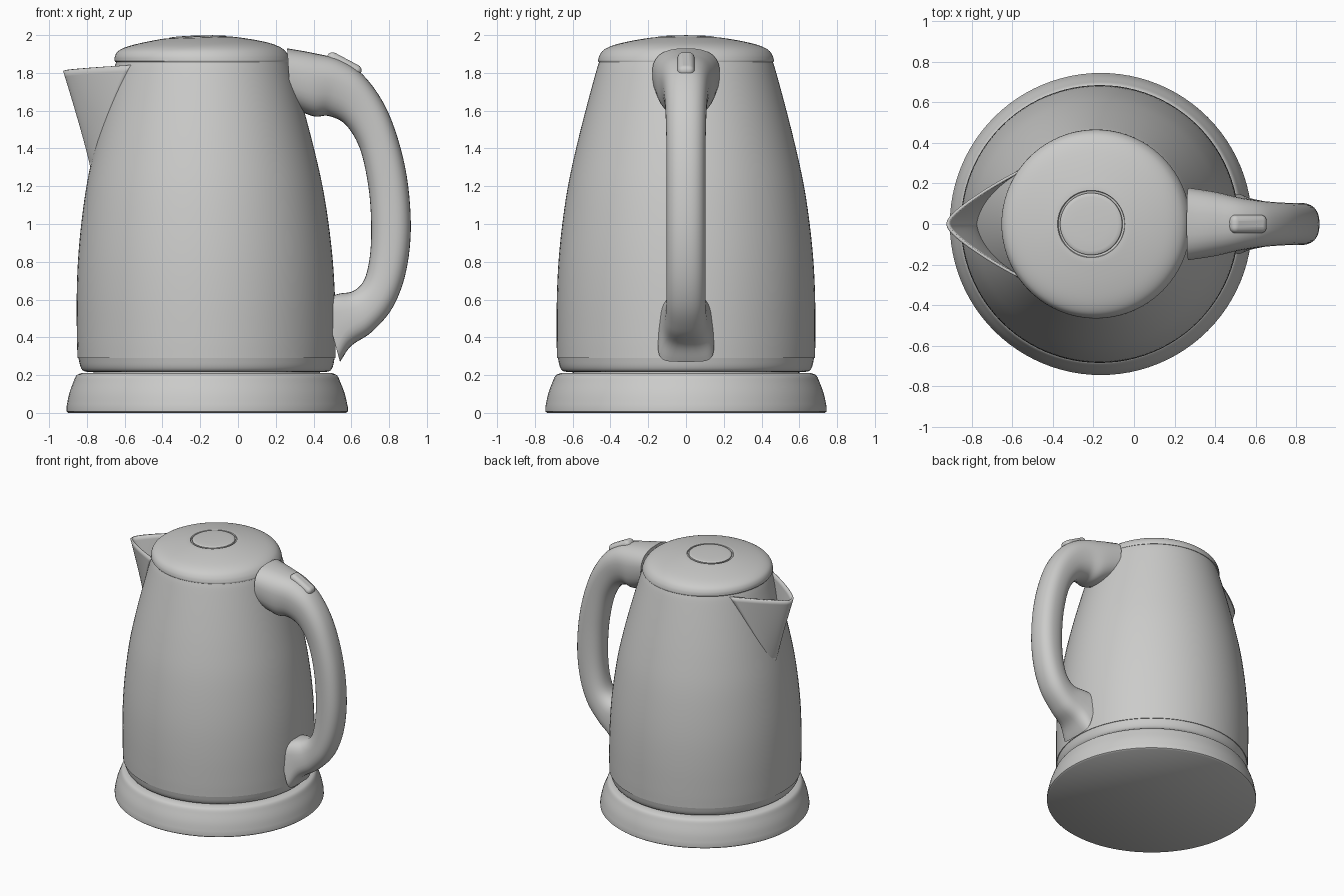
import bpy, bmesh, math
from mathutils import Vector

cube = bpy.data.objects.get("Cube")
if cube:
    bpy.data.objects.remove(cube, do_unlink=True)

grey = bpy.data.materials.new("light_grey")
grey.use_nodes = True
colour = (0.6, 0.6, 0.59, 1)
grey.diffuse_color = colour
grey.node_tree.nodes["Principled BSDF"].inputs["Base Color"].default_value = colour


def spline(points, steps):
    """Catmull-Rom resampling of tuples of any length."""
    pts = [Vector(p) for p in points]
    pts = [pts[0] * 2 - pts[1]] + pts + [pts[-1] * 2 - pts[-2]]
    out = []
    for a, b, c, d in zip(pts, pts[1:], pts[2:], pts[3:]):
        for i in range(steps):
            t = i / steps
            out.append(b + (c - a) * (t / 2) + (a * 2 - b * 5 + c * 4 - d) * (t * t / 2)
                       + (b * 3 - a - c * 3 + d) * (t ** 3 / 2))
    return out + [pts[-2]]


def loft(name, rings, closed=True, caps=True, angle=40):
    """Skin a list of equally long rings of points."""
    bm = bmesh.new()
    rows = [[bm.verts.new(p) for p in ring] for ring in rings]
    n = len(rows[0])
    for lo, hi in zip(rows, rows[1:]):
        for i in range(n if closed else n - 1):
            j = (i + 1) % n
            bm.faces.new((lo[i], lo[j], hi[j], hi[i]))
    if caps:
        bm.faces.new(rows[0][::-1])
        bm.faces.new(rows[-1])
    bmesh.ops.recalc_face_normals(bm, faces=bm.faces)
    mesh = bpy.data.meshes.new(name)
    bm.to_mesh(mesh)
    bm.free()
    obj = bpy.data.objects.new(name, mesh)
    bpy.context.collection.objects.link(obj)
    mesh.materials.append(grey)
    smooth(obj, angle)
    return obj


def smooth(obj, angle):
    bpy.ops.object.select_all(action='DESELECT')
    obj.select_set(True)
    bpy.context.view_layer.objects.active = obj
    bpy.ops.object.shade_smooth_by_angle(angle=math.radians(angle))


def axis(z):
    """The vessel leans very slightly away from the handle."""
    return -0.163 - 0.012 * z


def lathe(name, profile, place=lambda x, y, z: (axis(z) + x, y, z), n=96):
    rings = []
    for r, z in profile:
        angles = [2 * math.pi * i / n for i in range(n)]
        rings.append([place(r * math.cos(a), r * math.sin(a), z) for a in angles])
    return loft(name, rings)


# Power base
lathe("base", [(0.735, 0), (0.745, 0.008)] + spline([
    (0.745, 0.03), (0.73, 0.1), (0.708, 0.16), (0.69, 0.198), (0.66, 0.212)], 4)
    + [(0.6, 0.212)])
lathe("base_socket", [(0.6, 0.2), (0.6, 0.24)])

# Vessel: lower band and tapering wall
lathe("lower_band", spline([(0.62, 0.216), (0.652, 0.222), (0.668, 0.245), (0.678, 0.29)], 4))
wall = spline([(0.683, 0.29), (0.685, 0.4), (0.684, 0.6), (0.675, 0.8), (0.655, 1.0),
               (0.625, 1.2), (0.582, 1.4), (0.532, 1.6), (0.478, 1.8), (0.46, 1.857)], 5)
lathe("vessel", wall)


def wall_radius(z):
    for a, b in zip(wall, wall[1:]):
        if a[1] <= z <= b[1]:
            return a[0] + (b[0] - a[0]) * (z - a[1]) / (b[1] - a[1])
    return wall[-1][0]


# Pouring spout: a flaring, open-topped lip on the wall
rows = []
foot, count = 1.3, 32
for k in range(17):
    t = k / 16
    row = []
    for i in range(count + 1):
        s = 2 * i / count - 1
        y = 0.262 * t ** 0.65 * s
        top = 1.812 + 0.03 * abs(s)
        z = foot + t * (top - foot)
        r = wall_radius(z) - 0.008
        back = axis(z) - math.sqrt(r * r - y * y)
        tip = -0.775 - 0.145 * t ** 1.1
        reach = axis(z) - r - tip
        f = 1.17 - math.sqrt(0.03 + 1.34 * s * s)
        row.append((back - reach * max(f, 0), y, z))
    rows.append(row)
spout = loft("spout", rows, closed=False, caps=False, angle=60)
shell = spout.modifiers.new("thickness", 'SOLIDIFY')
shell.thickness = 0.014
shell.offset = 0


# Lid, tilted a little towards the handle, with a button in a groove
def on_lid(x, y, z):
    lift = (z - 1.86) / 0.13
    return (-0.187 + x - 0.025 * lift, y, z + 0.03 * x * lift)


lathe("lid", [(0.44, 1.855), (0.463, 1.858)] + spline([
    (0.466, 1.864), (0.458, 1.893), (0.435, 1.922), (0.385, 1.946), (0.3, 1.967),
    (0.2, 1.984), (0.166, 1.987)], 4) + [(0.163, 1.978), (0.155, 1.976), (0.1, 1.976)], on_lid)
lathe("lid_button", [(0.153, 1.97), (0.153, 1.988)] + spline([
    (0.148, 1.992), (0.1, 1.996), (0.03, 1.998)], 3), on_lid)

# Handle: outer x, z, inner x, z, half width, squareness
stations = spline([
    (0.26, 1.93, 0.28, 1.62, 0.178, 2.6), (0.40, 1.905, 0.40, 1.57, 0.158, 2.5),
    (0.55, 1.865, 0.48, 1.572, 0.13, 2.4), (0.68, 1.77, 0.57, 1.525, 0.113, 2.4),
    (0.80, 1.58, 0.645, 1.4, 0.105, 2.4), (0.885, 1.3, 0.69, 1.2, 0.103, 2.4),
    (0.915, 1.0, 0.705, 1.0, 0.103, 2.4), (0.89, 0.75, 0.698, 0.83, 0.103, 2.4),
    (0.82, 0.56, 0.668, 0.705, 0.104, 2.4), (0.71, 0.43, 0.61, 0.645, 0.108, 2.6),
    (0.6, 0.355, 0.53, 0.63, 0.125, 3.2), (0.54, 0.27, 0.45, 0.6, 0.145, 5)], 6)
rings = []
for ox, oz, ix, iz, w, p in stations:
    outer, inner = Vector((ox, 0, oz)), Vector((ix, 0, iz))
    mid, half = (outer + inner) / 2, (outer - inner) / 2
    ring = []
    for i in range(32):
        c, s = math.cos(math.pi * i / 16), math.sin(math.pi * i / 16)
        u = math.copysign(abs(c) ** (2 / p), c)
        v = math.copysign(abs(s) ** (2 / p), s)
        # fuller towards the outside
        ring.append(mid + half * u + Vector((0, w * v * (1 + 0.06 * u), 0)))
    rings.append(ring)
loft("handle", rings, angle=50)

# Rocker switch on top of the handle
bpy.ops.mesh.primitive_cube_add(size=1, location=(0.56, 0, 1.842), rotation=(0, math.radians(28), 0))
switch = bpy.context.object
switch.name = "switch"
switch.scale = (0.2, 0.09, 0.07)
bpy.ops.object.transform_apply(location=False, rotation=False, scale=True)
switch.data.materials.append(grey)
bevel = switch.modifiers.new("rounding", 'BEVEL')
bevel.width = 0.03
bevel.segments = 5
smooth(switch, 40)
